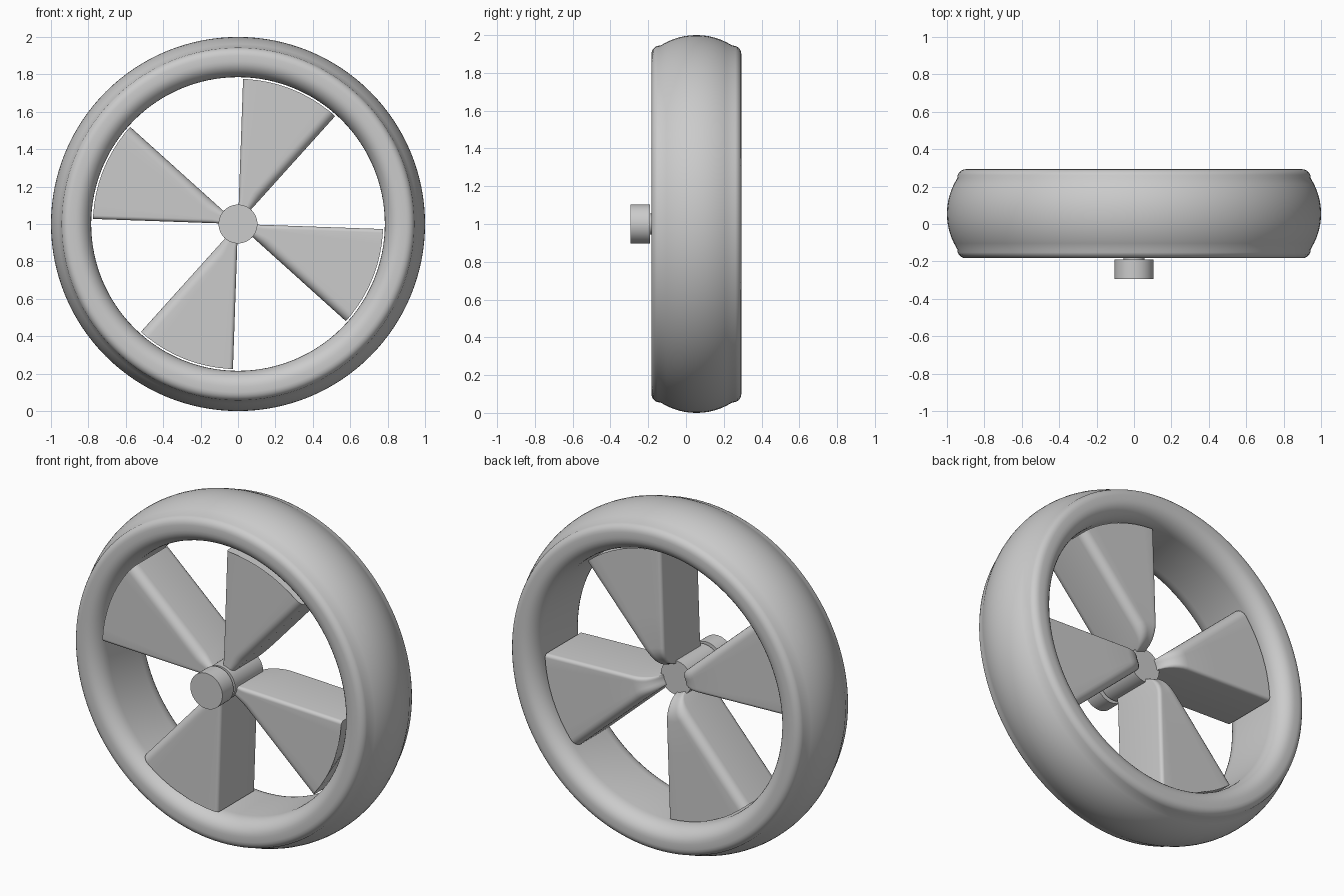
import bpy, bmesh
from math import sin, cos, pi, radians

cube = bpy.data.objects.get("Cube")
if cube:
    bpy.data.objects.remove(cube)

grey = bpy.data.materials.new("plain_grey")
grey.use_nodes = True
GREY = (0.6, 0.6, 0.6, 1)
grey.diffuse_color = GREY
grey.node_tree.nodes["Principled BSDF"].inputs["Base Color"].default_value = GREY
AXIS_Z = 1.0


def finish(name, bm, angle):
    bmesh.ops.recalc_face_normals(bm, faces=bm.faces)
    mesh = bpy.data.meshes.new(name)
    bm.to_mesh(mesh)
    bm.free()
    mesh.materials.append(grey)
    obj = bpy.data.objects.new(name, mesh)
    bpy.context.collection.objects.link(obj)
    obj.location.z = AXIS_Z
    bpy.ops.object.select_all(action='DESELECT')
    obj.select_set(True)
    bpy.context.view_layer.objects.active = obj
    bpy.ops.object.shade_smooth_by_angle(angle=radians(angle))
    return obj


def skin(bm, rings, loop):
    """Join rings of equal vertex count with quads."""
    pairs = list(zip(rings, rings[1:] + rings[:1])) if loop else list(zip(rings, rings[1:]))
    for a, b in pairs:
        for i in range(len(a)):
            j = (i + 1) % len(a)
            bm.faces.new((a[i], a[j], b[j], b[i]))


def corner(cx, cy, rx, ry, start, steps=6):
    """Quarter ellipse, counter-clockwise from the start angle."""
    turns = [start + pi / 2 * i / steps for i in range(steps + 1)]
    return [(cx + rx * cos(t), cy + ry * sin(t)) for t in turns]


# Rim: closed (radius, depth) section swept round the axle
def rim():
    mid, half = 0.055, 0.238
    profile = []
    profile += corner(0.87, mid - half + 0.10, 0.085, 0.10, pi, 8)
    profile += corner(0.90, mid - half + 0.045, 0.045, 0.045, -pi / 2, 5)[:-1]
    crown = [-0.19 + 0.38 * i / 12 for i in range(13)]
    profile += [(1.0 - 0.055 * abs(y / 0.19) ** 2.1, mid + y) for y in crown]
    profile += corner(0.90, mid + half - 0.045, 0.045, 0.045, 0, 5)[1:]
    profile += corner(0.87, mid + half - 0.10, 0.085, 0.10, pi / 2, 8)
    bm = bmesh.new()
    n = 128
    rings = [[bm.verts.new((r * cos(2 * pi * k / n), y, r * sin(2 * pi * k / n)))
              for r, y in profile] for k in range(n)]
    skin(bm, rings, True)
    finish("rim", bm, 40)


# Hub parts: plain cylinders along y
def cylinder(name, radius, y0, y1, n=64):
    bm = bmesh.new()
    rings = [[bm.verts.new((radius * cos(2 * pi * k / n), y, radius * sin(2 * pi * k / n)))
              for k in range(n)] for y in (y0, y1)]
    skin(bm, rings, False)
    for ring in rings:
        bm.faces.new(ring)
    finish(name, bm, 30)


# Blade: rounded wedge sections lofted outward, with a rounded shoulder at the back
def blade(name, lead):
    front, back, sweep = -0.15, 0.2, radians(40)
    shoulder = corner(0.21, back - 0.13, 0.13, 0.13, pi / 2, 8)[::-1]
    stations = [(0.05, 0.05)] + shoulder + [(0.4, back), (0.6, back), (0.776, back)]
    bm = bmesh.new()
    rings = []
    for r, y1 in stations:
        w = r * sweep
        small, large = min(0.02, w * 0.2), min(0.05, w * 0.4)
        pts = corner(small, front + small, small, small, pi)
        pts += [(small + (w - small - large) * i / 8, front) for i in range(1, 8)]
        pts += corner(w - large, front + large, large, large, -pi / 2)
        pts += corner(w - large, y1 - large, large, large, 0)
        pts += [(w - large - (w - small - large) * i / 8, y1) for i in range(1, 8)]
        pts += corner(small, y1 - small, small, small, pi / 2)
        rings.append([bm.verts.new((r * cos(lead - s / r), y, r * sin(lead - s / r)))
                      for s, y in pts])
    skin(bm, rings, False)
    bm.faces.new(rings[0])
    bm.faces.new(rings[-1])
    finish(name, bm, 35)


rim()
cylinder("hub_cap", 0.104, -0.293, -0.19)
cylinder("hub_neck", 0.055, -0.2, -0.15)
cylinder("hub_core", 0.1, -0.17, 0.09)
for k in range(4):
    blade(f"blade_{k + 1}", radians(88 + 90 * k))
